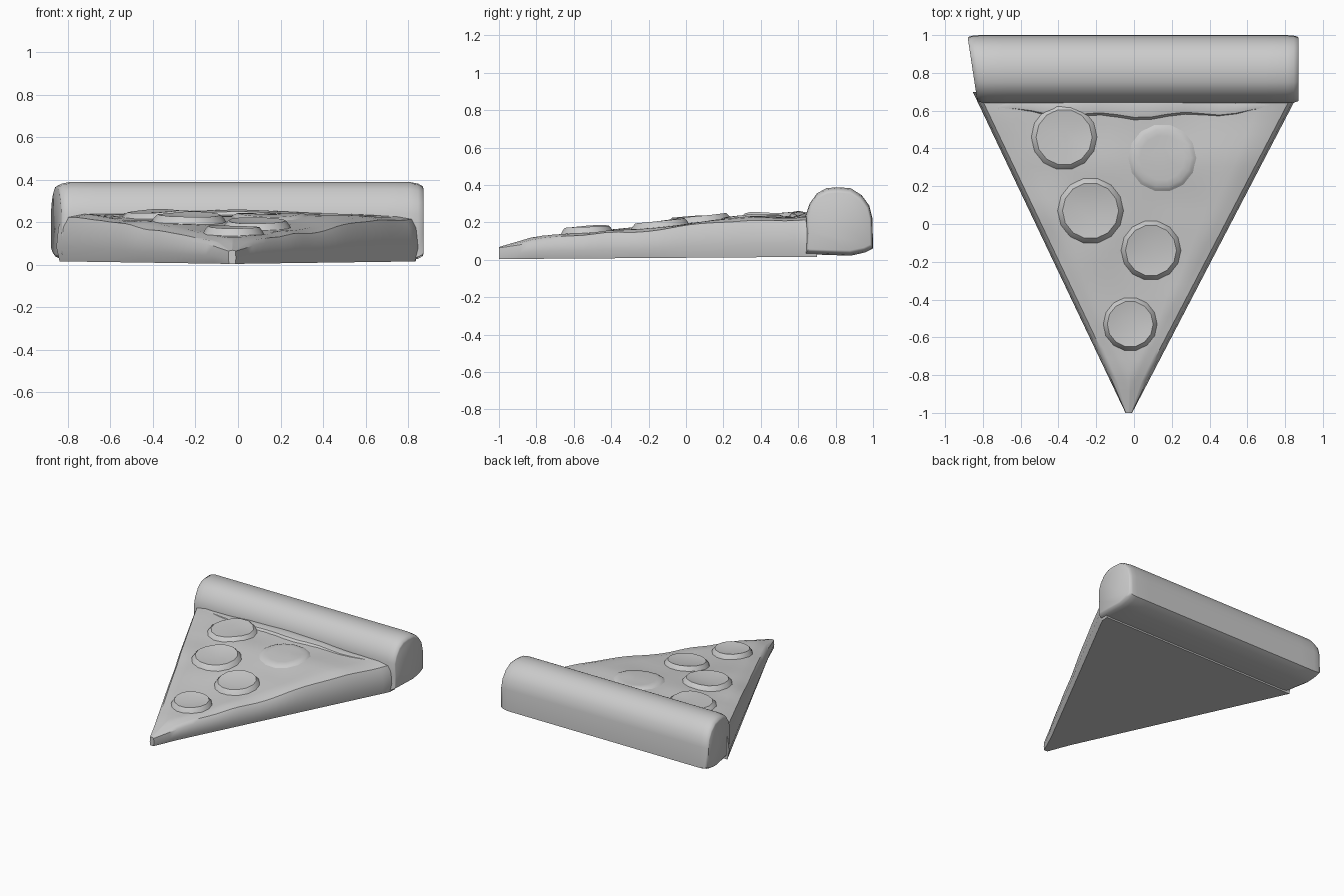
import bpy, bmesh, math
from mathutils import Vector, noise

cube = bpy.data.objects.get("Cube")
if cube:
    bpy.data.objects.remove(cube, do_unlink=True)


def loft(name, rings, angle=35):
    """Skin a list of closed rings and cap both ends."""
    bm = bmesh.new()
    loops = [[bm.verts.new(p) for p in ring] for ring in rings]
    for a, b in zip(loops, loops[1:]):
        for i in range(len(a)):
            j = (i + 1) % len(a)
            bm.faces.new((a[i], a[j], b[j], b[i]))
    bm.faces.new(loops[0])
    bm.faces.new(loops[-1])
    bmesh.ops.recalc_face_normals(bm, faces=bm.faces)
    mesh = bpy.data.meshes.new(name)
    bm.to_mesh(mesh)
    bm.free()
    obj = bpy.data.objects.new(name, mesh)
    bpy.context.collection.objects.link(obj)
    bpy.ops.object.select_all(action='DESELECT')
    bpy.context.view_layer.objects.active = obj
    obj.select_set(True)
    bpy.ops.object.shade_smooth_by_angle(angle=math.radians(angle))
    return obj


TIP, BACK = -1.0, 0.70
SLOPE = [(-1, 0.085), (-0.8, 0.125), (-0.35, 0.16), (0, 0.195), (0.35, 0.225), (0.75, 0.235)]


def height(x, y):
    """Height of the cheese surface, with gentle lumps."""
    z = SLOPE[-1][1]
    for (y0, z0), (y1, z1) in zip(SLOPE, SLOPE[1:]):
        if y <= y1:
            z = z0 + (z1 - z0) * (y - y0) / (y1 - y0)
            break
    fade = min(1, (y - TIP) / 0.5)
    lump = noise.noise(Vector((x * 4, y * 4, 0.7)))
    return z + 0.014 * fade * lump


def edges(y):
    """Left and right limits of the wedge at y."""
    t = (y - TIP) / (0.65 - TIP)
    return -0.045 - 0.785 * t, -0.01 + 0.86 * min(t, 1)


# Wedge of dough and cheese, lofted from tip to crust
COLS, ROWS = 22, 30
rings = []
for r in range(ROWS + 1):
    y = TIP + (BACK - TIP) * r / ROWS
    left, right = edges(y)
    mid, half = (left + right) / 2, (right - left) / 2
    floor = 0.004 + 0.012 * r / ROWS
    roll = min(0.05, half * 0.5)
    ring = [(mid - half + roll * 0.3, y, floor), (mid + half - roll * 0.3, y, floor)]
    wall = height(right, y)
    ring += [(right, y, wall * 0.35), (right - roll * 0.2, y, wall * 0.75)]
    for c in range(COLS + 1):
        x = mid + (half - roll * 0.6) * (1 - 2 * c / COLS)
        rim = min(x - left, right - x)
        drop = 0.02 * max(0, 1 - rim / 0.1)
        ring.append((x, y, height(x, y) - drop))
    wall = height(left, y)
    ring += [(left + roll * 0.2, y, wall * 0.75), (left, y, wall * 0.35)]
    rings.append(ring)
loft("cheese_wedge", rings)

# Raised crust with softened ends, slightly skewed on the right-hand side
PROFILE = [(0.64, 0.03), (0.645, 0.14), (0.64, 0.24), (0.66, 0.30), (0.70, 0.355), (0.75, 0.383),
           (0.81, 0.388), (0.88, 0.383), (0.94, 0.345), (0.98, 0.29), (0.997, 0.22),
           (1.0, 0.06), (0.96, 0.04), (0.88, 0.022)]
END = [(1.0, 0.84), (0.995, 0.90), (0.97, 0.965), (0.93, 1.0)]
stations = [(-t, s) for t, s in END] + [(x / 10, 1.0) for x in range(-8, 9, 2)] + END[::-1]
cy, cz = 0.82, 0.20
rings = []
for t, s in stations:
    ring = []
    for y, z in PROFILE:
        side = 0.872 if t > 0 else 0.83 + 0.05 * (y - 0.64) / 0.36
        ring.append((t * side, cy + (y - cy) * (s + 1) / 2, cz + (z - cz) * s))
    rings.append(ring)
loft("crust", rings, 45)

# Pepperoni slices draped over the cheese: x, y, radius, rise
SLICES = [(-0.37, 0.46, 0.165, 0.026), (-0.23, 0.07, 0.165, 0.034), (0.09, -0.14, 0.15, 0.034),
          (-0.02, -0.53, 0.135, 0.035), (0.15, 0.35, 0.17, 0.014)]
LAYERS = [(1.12, -0.5), (1.0, 0.45), (0.9, 0.95), (0.7, 0.85), (0.3, 0.75)]
SIDES = 14
for n, (px, py, radius, rise) in enumerate(SLICES, 1):
    rings = []
    for scale, lift in LAYERS:
        ring = []
        for k in range(SIDES):
            a = math.tau * k / SIDES
            x = px + radius * scale * math.cos(a)
            y = py + radius * scale * math.sin(a)
            ring.append((x, y, height(x, y) + rise * lift))
        rings.append(ring)
    loft(f"pepperoni_{n}", rings)

# Low ridge of cheese where the topping meets the crust
rings = []
for k in range(17):
    x = -0.72 + 1.44 * k / 16
    size = 0.024 * math.sin(math.pi * (k + 0.5) / 17) + 0.008
    y = 0.62 + 0.012 * math.sin(k * 1.3)
    rings.append([(x, y + 2 * size * math.cos(a), height(x, y) - 0.01 + size * math.sin(a))
                  for a in (math.tau * i / 8 for i in range(8))])
loft("cheese_ridge", rings)
